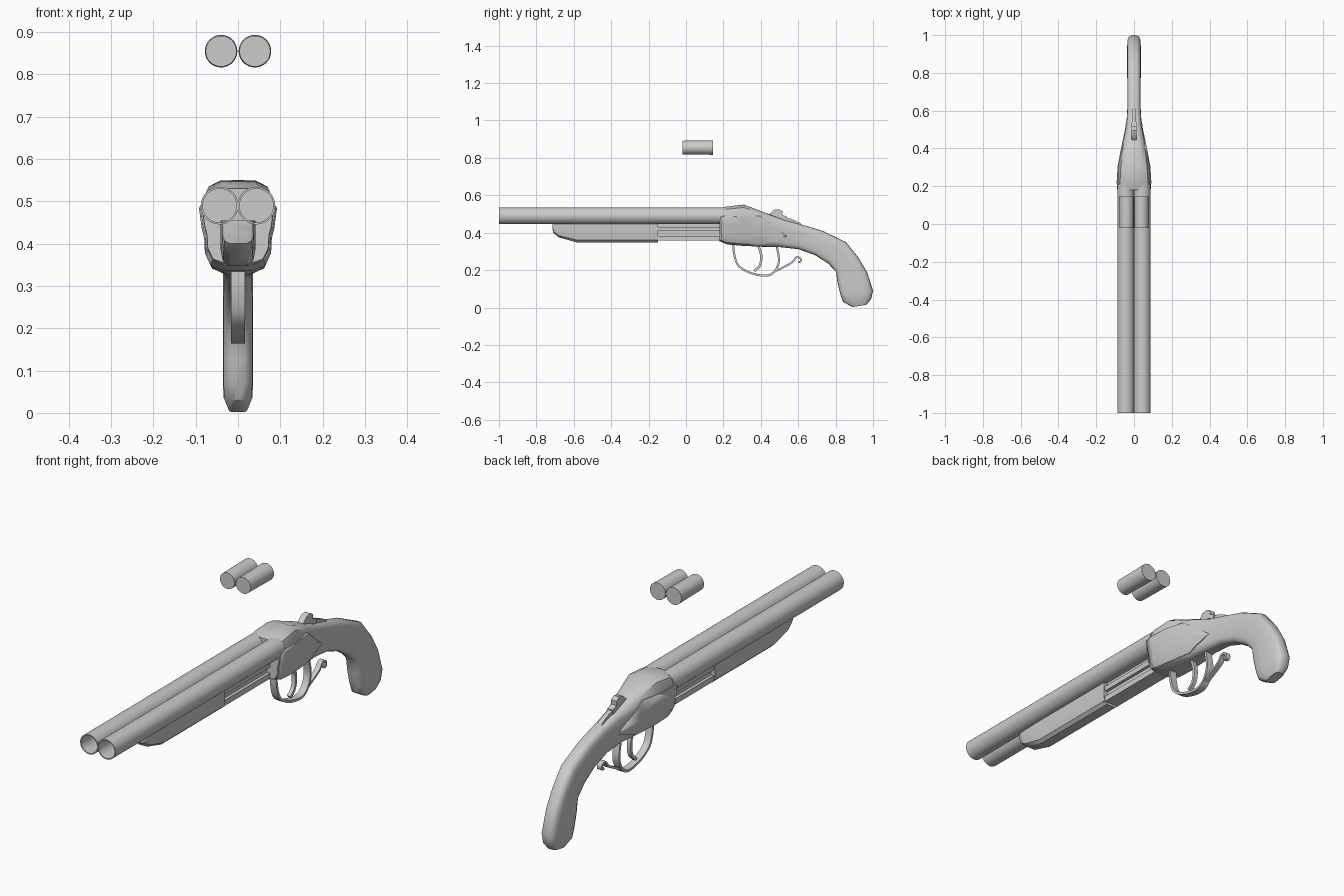
import bpy, bmesh, math
from mathutils import Vector

if "Cube" in bpy.data.objects:
    bpy.data.objects.remove(bpy.data.objects["Cube"])

metal = bpy.data.materials.new("plain grey")
metal.diffuse_color = (0.6, 0.6, 0.6, 1)
metal.use_nodes = True
metal.node_tree.nodes["Principled BSDF"].inputs["Base Color"].default_value = metal.diffuse_color


def finish(name, bm, angle=35):
    bmesh.ops.recalc_face_normals(bm, faces=bm.faces)
    me = bpy.data.meshes.new(name)
    bm.to_mesh(me)
    bm.free()
    ob = bpy.data.objects.new(name, me)
    bpy.context.collection.objects.link(ob)
    me.materials.append(metal)
    bpy.ops.object.select_all(action='DESELECT')
    ob.select_set(True)
    bpy.context.view_layer.objects.active = ob
    if angle:
        bpy.ops.object.shade_smooth_by_angle(angle=math.radians(angle))
    return ob


def skin(name, rings, angle=35, caps=True):
    """Join equal closed rings of points into one skin."""
    bm = bmesh.new()
    vs = [[bm.verts.new(p) for p in r] for r in rings]
    n = len(vs[0])
    for a, b in zip(vs, vs[1:]):
        for i in range(n):
            bm.faces.new((a[i], a[(i + 1) % n], b[(i + 1) % n], b[i]))
    if caps:
        bm.faces.new(vs[0])
        bm.faces.new(vs[-1])
    return finish(name, bm, angle)


def lathe(name, x, z, profile, n=32):
    """Turn (y, radius) points around an axis along y."""
    return skin(name, [[(x + r * math.cos(2 * math.pi * i / n), y,
                         z + r * math.sin(2 * math.pi * i / n)) for i in range(n)]
                       for y, r in profile])


def box(name, x, y0, y1, z0, z1):
    return skin(name, [[(-x, y, z0), (x, y, z0), (x, y, z1), (-x, y, z1)]
                       for y in (y0, y1)], 0)


def prism(name, outline, x):
    """Extrude a (y, z) outline across the width."""
    return skin(name, [[(s, y, z) for y, z in outline] for s in (-x, x)])


def smooth(pts, steps=5):
    """Smooth path through the points."""
    p = [Vector(q) for q in pts]
    p = [2 * p[0] - p[1]] + p + [2 * p[-1] - p[-2]]
    out = []
    for a, b, c, d in zip(p, p[1:], p[2:], p[3:]):
        for k in range(steps):
            t = k / steps
            out.append(0.5 * (2 * b + (c - a) * t + (2 * a - 5 * b + 4 * c - d) * t * t
                              + (3 * b - a - 3 * c + d) * t ** 3))
    return out + [p[-2]]


def strip(name, pts, x, thick):
    """Bent flat strip that follows a (y, z) path."""
    path, rings = smooth(pts), []
    for i, p in enumerate(path):
        d = path[min(i + 1, len(path) - 1)] - path[max(i - 1, 0)]
        n = Vector((-d.y, d.x)).normalized() * thick / 2
        a, b = p + n, p - n
        rings.append([(-x, *a), (x, *a), (x, *b), (-x, *b)])
    return skin(name, rings)


# Twin barrels with open bores, and the two floating shells
for side, s in (("right", 1), ("left", -1)):
    lathe(side + "_barrel", s * 0.0435, 0.49,
          [(0.17, 0.04), (-1, 0.04), (-1, 0.0445), (0.21, 0.0445)])
    lathe(side + "_shell", s * 0.04, 0.855, [(-0.02, 0.0365), (0.145, 0.0385)])

# Fore-end: narrow grip with a sloping nose
fore = []
for y, bottom, w in ((-0.715, 0.425, 0.032), (-0.71, 0.40, 0.036), (-0.68, 0.375, 0.038),
                     (-0.58, 0.347, 0.041), (-0.15, 0.347, 0.041)):
    h = 0.455 - bottom
    half = [(1, 1), (1, 0.35), (0.88, 0.12), (0.55, 0)]
    ring = [(w * a, y, bottom + h * t) for a, t in half]
    fore.append(ring + [(-px, py, pz) for px, py, pz in reversed(ring)])
skin("fore_end", fore)

# Exposed rails between fore-end and receiver
box("rail_core", 0.02, -0.16, 0.2, 0.365, 0.455)
box("upper_rail", 0.034, -0.16, 0.2, 0.408, 0.43)
box("lower_rail", 0.034, -0.16, 0.2, 0.357, 0.382)

# Receiver flowing into the pistol grip: top point, bottom point, half width, blend
SECTIONS = [((.18, .53), (.178, .355), .084, 0), ((.22, .54), (.22, .337), .088, 0),
            ((.31, .55), (.30, .33), .083, .1), ((.42, .508), (.40, .325), .063, .4),
            ((.53, .467), (.50, .323), .041, .9), ((.63, .44), (.60, .312), .035, 1),
            ((.73, .41), (.69, .28), .035, 1), ((.855, .35), (.76, .235), .036, 1),
            ((.92, .27), (.803, .19), .036, 1), ((.968, .19), (.81, .13), .036, 1),
            ((1.0, .09), (.825, .07), .036, 1), ((.99, .045), (.84, .03), .034, 1),
            ((.965, .015), (.89, .002), .022, 1)]
WIDE = [(0, 1), (.5, 1), (.84, .93), (1, .72), (.93, .48), (.87, .38), (.85, .2),
        (.7, .05), (.4, 0), (0, 0)]
SLIM = [(0, 1), (.45, .99), (.75, .95), (.95, .85), (1, .65), (1, .4), (.95, .15),
        (.75, .05), (.45, .01), (0, 0)]


def body(name, grow):
    rings = []
    for top, bottom, w, k in SECTIONS:
        top, bottom = Vector(top), Vector(bottom)
        half = []
        for (wa, wt), (sa, st) in zip(WIDE, SLIM):
            p = bottom.lerp(top, wt + (st - wt) * k)
            half.append(((w + grow) * (wa + (sa - wa) * k), p.x, p.y))
        rings.append(half + [(-x, y, z) for x, y, z in reversed(half[1:-1])])
    return skin(name, rings, 40)


body("receiver_and_grip", 0)

# Pointed side plates: a slightly wider skin kept only inside a pointed outline
plate = body("side_plates", 0.004)
cutter = prism("plate_cutter", [(.185, .49), (.40, .488), (.54, .38), (.42, .336), (.19, .345)], .2)
cutter.hide_render = True
cutter.hide_set(True)
mod = plate.modifiers.new("outline", 'BOOLEAN')
mod.operation, mod.solver, mod.object = 'INTERSECT', 'EXACT', cutter

# Top lever and tang
prism("top_lever", [(.43, .49), (.45, .503), (.47, .522), (.495, .526), (.515, .515),
                    (.515, .495), (.54, .485), (.54, .455), (.45, .47)], .014)
prism("tang", [(.52, .46), (.525, .482), (.56, .475), (.61, .453), (.625, .435)], .01)

# Trigger guard, trigger and curled spur
strip("trigger_guard", [(.255, .345), (.257, .29), (.28, .225), (.345, .185), (.43, .17),
                        (.475, .195), (.497, .25), (.485, .33)], .016, .011)
strip("trigger", [(.385, .335), (.402, .28), (.395, .225), (.365, .195)], .009, .013)
strip("guard_spur", [(.47, .19), (.52, .215), (.565, .24), (.59, .268), (.612, .262),
                     (.612, .245), (.598, .242)], .012, .01)
